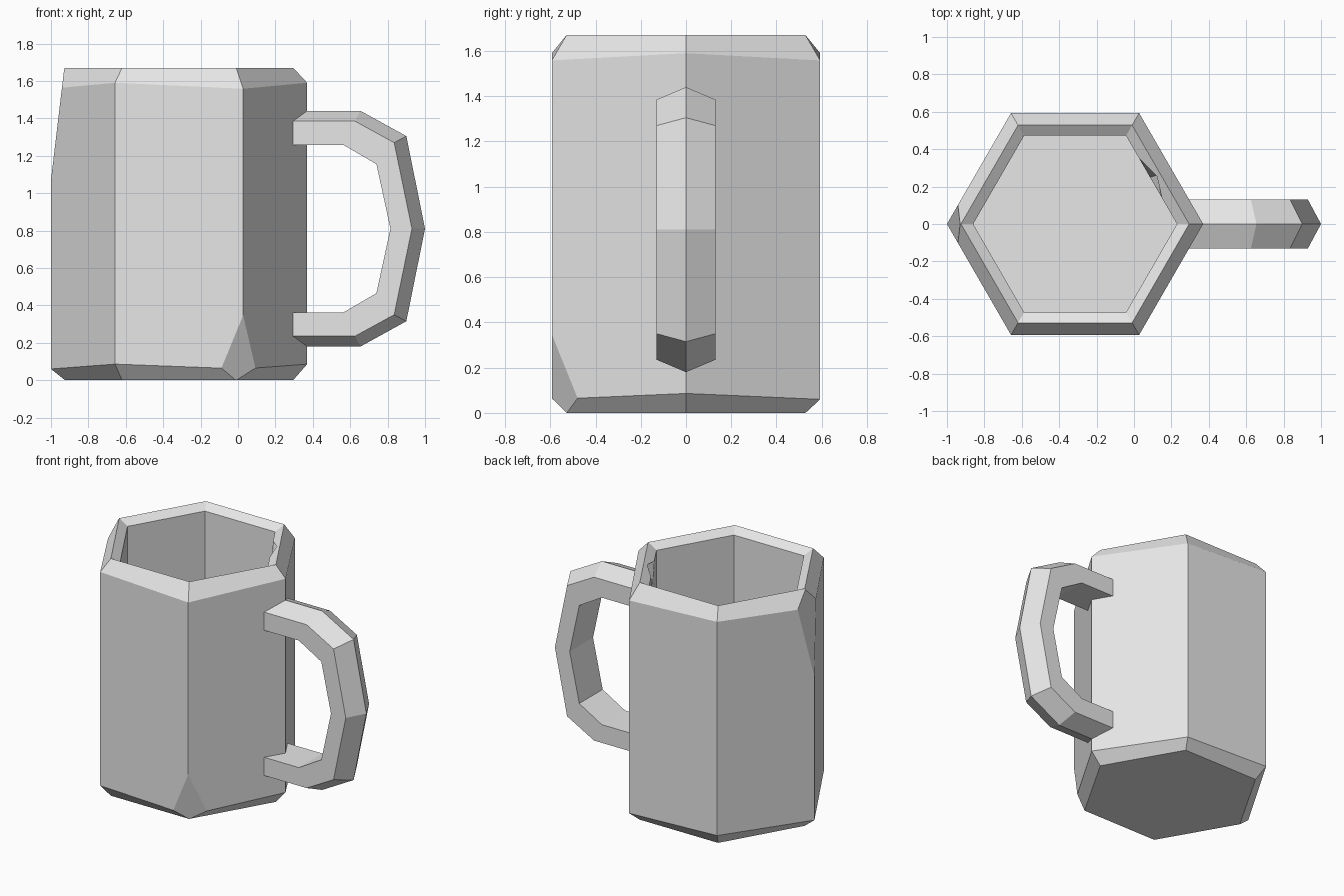
import bpy, bmesh
from math import cos, sin, radians
from mathutils import Vector

cube = bpy.data.objects.get("Cube")
if cube:
    bpy.data.objects.remove(cube, do_unlink=True)

CX = -0.315       # axis of the cup
HEIGHT = 1.67
HALF_WIDTH = 0.13  # handle

grey = bpy.data.materials.new("stone_grey")
grey.use_nodes = True
GREY = (0.8, 0.8, 0.8, 1)
grey.diffuse_color = GREY
grey.node_tree.nodes["Principled BSDF"].inputs["Base Color"].default_value = GREY


def make_object(name, bm):
    bmesh.ops.recalc_face_normals(bm, faces=bm.faces)
    mesh = bpy.data.meshes.new(name)
    bm.to_mesh(mesh)
    bm.free()
    mesh.materials.append(grey)
    obj = bpy.data.objects.new(name, mesh)
    bpy.context.collection.objects.link(obj)
    return obj


def bridge(bm, rings, closed=True):
    """Join neighbouring rings of vertices with quads."""
    for a, b in zip(rings, rings[1:]):
        n = len(a)
        for i in range(n):
            j = (i + 1) % n
            bm.faces.new((a[i], a[j], b[j], b[i]))


def hex_ring(bm, radius, z, wobble=0.0):
    """Six corners whose heights alternate by the wobble."""
    return [bm.verts.new((CX + radius * cos(radians(60 * i)),
                          radius * sin(radians(60 * i)),
                          z + (wobble if i % 2 == 0 else -wobble)))
            for i in range(6)]


def chip(bm, p, q, r):
    """Slice off the material beyond the plane through three points."""
    p, q, r = Vector(p), Vector(q), Vector(r)
    normal = (q - p).cross(r - p).normalized()
    if normal.dot(p - Vector((CX, 0, HEIGHT / 2))) < 0:
        normal.negate()
    cut = bmesh.ops.bisect_plane(bm, geom=bm.verts[:] + bm.edges[:] + bm.faces[:],
                                 plane_co=p, plane_no=normal, dist=1e-4,
                                 clear_outer=True)
    edges = [e for e in cut["geom_cut"]
             if isinstance(e, bmesh.types.BMEdge) and e.is_boundary]
    bmesh.ops.holes_fill(bm, edges=edges, sides=0)


# Cup: bevelled foot, straight wall, sharp rim, inner bevel and floor
bm = bmesh.new()
rings = [hex_ring(bm, 0.61, 0),
         hex_ring(bm, 0.685, 0.073, 0.013),
         hex_ring(bm, 0.685, 1.574, 0.016),
         hex_ring(bm, 0.61, HEIGHT),
         hex_ring(bm, 0.545, 1.63),
         hex_ring(bm, 0.545, 0.1)]
bridge(bm, rings)
bm.faces.new(rings[0])
bm.faces.new(rings[-1])

# Chipped corners: tall one on the right, small one at the foot
chip(bm, (-1, 0, 1.07), (-0.94, 0.104, 1.575), (-0.94, -0.104, 1.575))
chip(bm, (0.025, -0.593, 0.34), (-0.09, -0.593, 0.06), (0.09, -0.48, 0.06))
cup = make_object("cup", bm)

# Notch knocked out of the inner edge of the rim
bm = bmesh.new()
for co in ((0.03, 0.35, 1.63), (0.15, 0.14, 1.63), (0.15, 0.27, 1.655),
           (0.086, 0.25, 1.5), (0.0, 0.2, 1.655)):
    bm.verts.new(co)
bmesh.ops.convex_hull(bm, input=bm.verts[:])
notch = make_object("rim_notch_cutter", bm)
notch.hide_render = True
mod = cup.modifiers.new("rim_notch", "BOOLEAN")
mod.operation = "DIFFERENCE"
mod.solver = "EXACT"
mod.object = notch
bpy.context.view_layer.objects.active = cup
bpy.ops.object.modifier_apply(modifier=mod.name)
bpy.data.objects.remove(notch, do_unlink=True)

# Handle: five-sided section swept along a bent path, mirrored top to bottom
MID = 0.81
ridge = [(0.295, 1.44), (0.655, 1.44), (0.9, 1.305), (1.0, MID)]
shoulder = [(0.295, 1.385), (0.625, 1.385), (0.835, 1.27), (0.93, MID)]
inner = [(0.295, 1.257), (0.565, 1.257), (0.74, 1.155), (0.815, MID)]


def full_path(half):
    return half + [(x, 2 * MID - z) for x, z in reversed(half[:-1])]


bm = bmesh.new()
sections = []
for r, s, n in zip(full_path(ridge), full_path(shoulder), full_path(inner)):
    corners = [(r, 0), (s, 1), (n, 1), (n, -1), (s, -1)]
    sections.append([bm.verts.new((x, side * HALF_WIDTH, z))
                     for (x, z), side in corners])
bridge(bm, sections)
bm.faces.new(sections[0])
bm.faces.new(sections[-1])
make_object("handle", bm)
